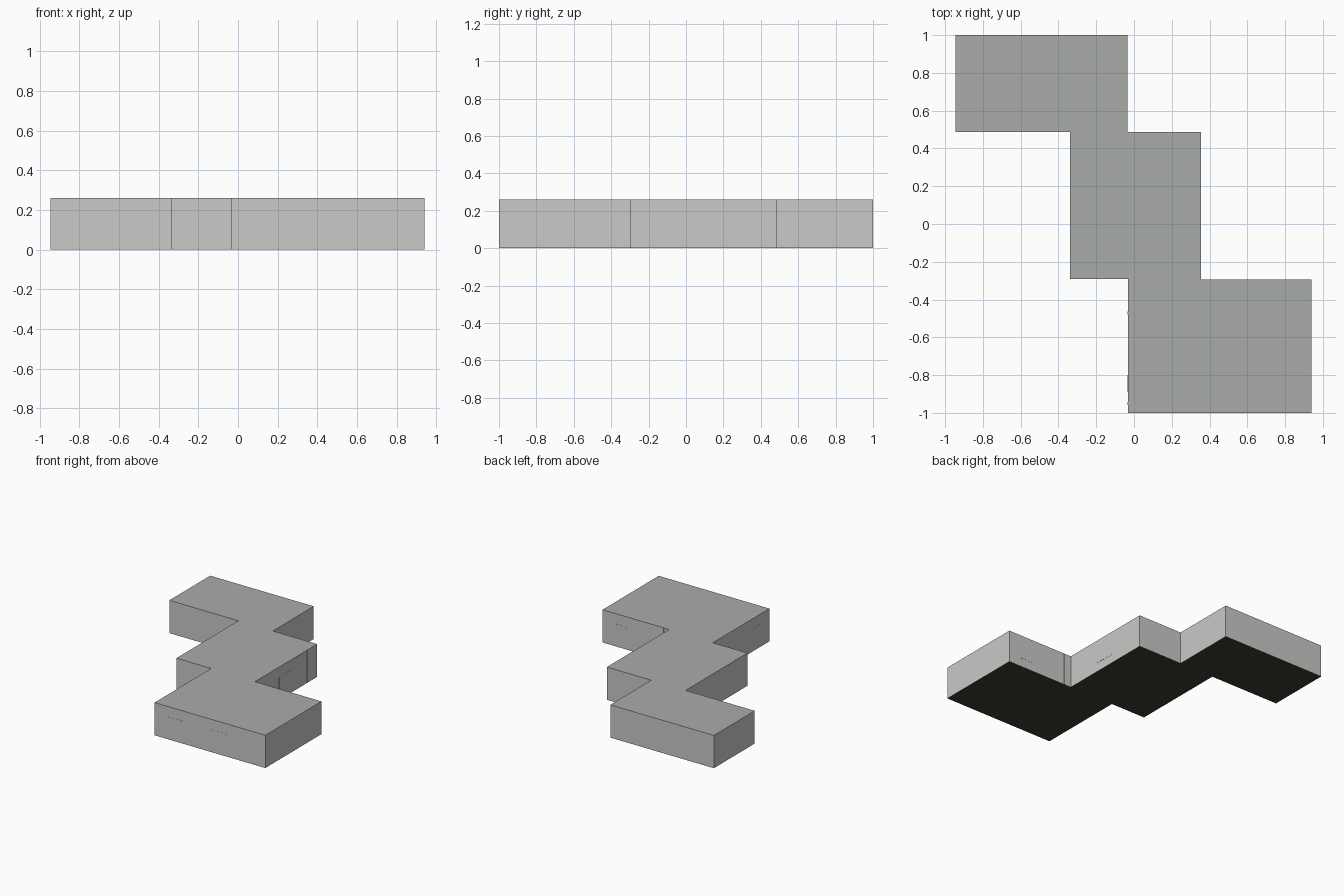
import bpy, bmesh

if "Cube" in bpy.data.objects:
    bpy.data.objects.remove(bpy.data.objects["Cube"])

H = 0.26
OUTLINE = [(-0.945, 1), (-0.945, 0.487), (-0.338, 0.487), (-0.338, -0.29),
           (-0.033, -0.29), (-0.033, -1), (0.94, -1), (0.94, -0.295),
           (0.355, -0.295), (0.355, 0.487), (-0.035, 0.487), (-0.035, 1)]


def material(name, rgb):
    m = bpy.data.materials.new(name)
    m.diffuse_color = (*rgb, 1)
    m.use_nodes = True
    m.node_tree.nodes["Principled BSDF"].inputs["Base Color"].default_value = m.diffuse_color
    return m


wall = material("warm white wall", (0.60, 0.585, 0.57))
roof = material("grey roof", (0.40, 0.41, 0.405))
floor = material("dark brown floor", (0.05, 0.042, 0.03))


def finish(name, bm, mats):
    me = bpy.data.meshes.new(name)
    bm.to_mesh(me)
    bm.free()
    for m in mats:
        me.materials.append(m)
    ob = bpy.data.objects.new(name, me)
    bpy.context.collection.objects.link(ob)
    return ob


# Stepped building storey: walls, roof and underside coloured by direction
bm = bmesh.new()
base = bm.faces.new([bm.verts.new((x, y, 0)) for x, y in OUTLINE])
ext = bmesh.ops.extrude_face_region(bm, geom=[base], use_keep_orig=True)
bmesh.ops.translate(bm, vec=(0, 0, H),
                    verts=[v for v in ext["geom"] if isinstance(v, bmesh.types.BMVert)])
bmesh.ops.recalc_face_normals(bm, faces=bm.faces)
bm.normal_update()
for f in bm.faces:
    f.material_index = 1 if f.normal.z > 0.5 else 2 if f.normal.z < -0.5 else 0
finish("building_storey", bm, [wall, roof, floor])


def plate(name, axis, pos, a, b, z0, z1, t=0.002):
    """Thin wall plate centred on the plane axis = pos, spanning a..b along the wall."""
    bm = bmesh.new()
    bmesh.ops.create_cube(bm, size=1)
    size, mid = (b - a, t), ((a + b) / 2, pos)
    if axis == "x":
        size, mid = size[::-1], mid[::-1]
    for v in bm.verts:
        v.co = (v.co.x * size[0] + mid[0], v.co.y * size[1] + mid[1],
                v.co.z * (z1 - z0) + (z0 + z1) / 2)
    finish(name, bm, [wall])


# Closed window panels, almost flush with the walls
for i, (axis, pos, a, b) in enumerate([
        ("y", -1, 0.09, 0.23), ("y", -1, 0.475, 0.60), ("x", 0.355, 0.01, 0.17),
        ("y", -0.295, 0.71, 0.83), ("x", -0.033, -0.89, -0.80)]):
    plate(f"window_panel_{i + 1}", axis, pos, a, b, 0.07, 0.177)

# Full-height wall joint strips
for i, (axis, pos, c) in enumerate([
        ("x", -0.033, -0.47), ("x", -0.033, -0.95), ("y", 1, -0.28),
        ("y", 1, -0.645), ("x", 0.355, 0.37), ("y", -0.295, 0.41)]):
    plate(f"wall_joint_{i + 1}", axis, pos, c - 0.008, c + 0.008, 0.001, H - 0.001)
